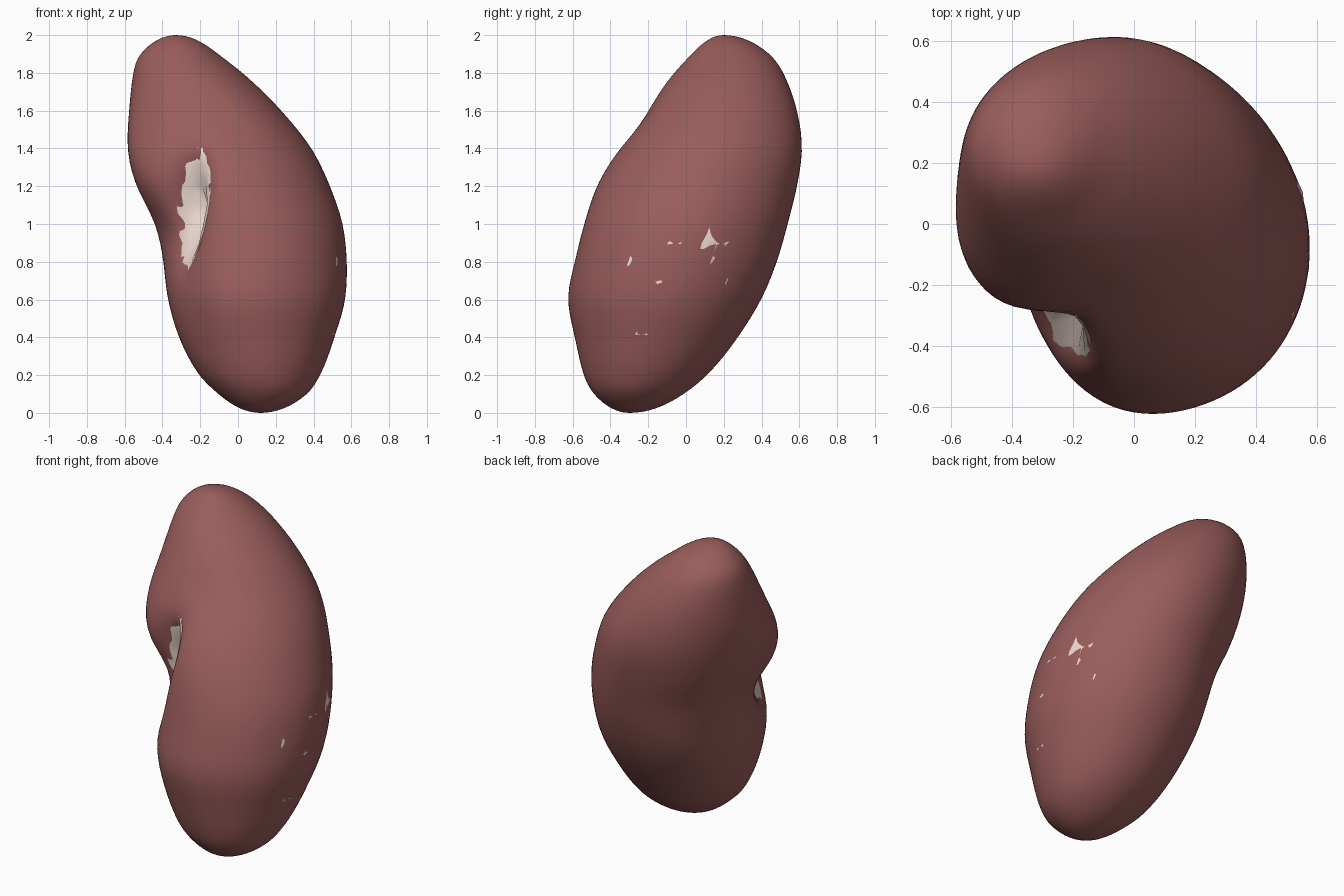
import bpy, bmesh, math, random

if "Cube" in bpy.data.objects:
    bpy.data.objects.remove(bpy.data.objects["Cube"])

random.seed(4)

# height, centre x, centre y, mean radius of each horizontal slice
SLICES = [(0, .12, -.30, 0), (.1, .13, -.25, .235), (.2, .115, -.215, .322),
          (.4, .10, -.155, .42), (.6, .10, -.105, .485), (.8, .09, -.05, .51),
          (1, .055, .0, .52), (1.2, -.015, .055, .515), (1.4, -.085, .12, .478),
          (1.6, -.17, .18, .40), (1.8, -.265, .225, .288), (1.9, -.31, .235, .205),
          (2, -.33, .20, 0)]
T = [math.acos(max(-1, min(1, 1 - s[0]))) for s in SLICES]


def slope(i, k):
    a, b = max(i - 1, 0), min(i + 1, len(T) - 1)
    return (SLICES[b][k] - SLICES[a][k]) / (T[b] - T[a])


def sample(t, k):
    """Smooth interpolation of a slice value."""
    i = 0
    while i < len(T) - 2 and t > T[i + 1]:
        i += 1
    h = T[i + 1] - T[i]
    s = (t - T[i]) / h
    return ((2*s**3 - 3*s**2 + 1) * SLICES[i][k] + (s**3 - 2*s**2 + s) * h * slope(i, k)
            + (3*s**2 - 2*s**3) * SLICES[i + 1][k] + (s**3 - s**2) * h * slope(i + 1, k))


def bump(x, w):
    return math.exp(-(x / w) ** 2)


def turn(a, b):
    """Signed difference of two angles."""
    return (a - b + math.pi) % (2 * math.pi) - math.pi


# gentle swellings: angle in degrees, height, amount, angular width, height width
SWELLS = [(205, 1.36, .10, .42, .27), (252, .62, .05, .45, .22), (135, .7, .04, .5, .25),
          (75, 1.4, .03, .5, .3), (40, .9, -.035, .6, .4), (205, .92, -.07, .45, .16),
          (275, 1.55, -.07, .4, .16)]


def bean(name, rings, segs, scale, hollow, jitter, patches, color):
    bm = bmesh.new()
    rows = []
    for r in range(1, rings):
        t = math.pi * r / rings
        z = 1 - math.cos(t)
        cx, cy, rad = (sample(t, k) for k in (1, 2, 3))
        # the hilum runs up a nearly vertical line on the (-x, -y) side
        hc = max(.7, min(1.45, z))
        hx, hy = (sample(math.acos(1 - hc), k) for k in (1, 2))
        hilum = math.atan2(-.29 - hy, -.205 - hx)
        row = []
        for s in range(segs):
            ang = 2 * math.pi * s / segs
            d = turn(ang, hilum)
            f = 1 - .04 * math.cos(2 * ang) * bump(z - .8, .5)
            for a, h, amount, wa, wh in SWELLS:
                f += amount * bump(turn(ang, math.radians(a)), wa) * bump(z - h, wh)
            f -= .31 * bump(d, .34 if d < 0 else .19) * bump(z - 1.12, .24)
            f -= hollow * bump(d, .14) * bump(z - 1.07, .17)
            j = jitter + patches * bump(turn(ang, .1), .8) * bump(z - .75, .5)
            q = rad * f * scale + random.uniform(-j, j)
            zz = 1 + (z - 1) * (1 - (1 - scale) * .5)
            row.append(bm.verts.new((cx + q * math.cos(ang), cy + q * math.sin(ang), zz)))
        rows.append(row)
    inset = (1 - scale) * .5
    low = bm.verts.new((SLICES[0][1], SLICES[0][2], inset))
    top = bm.verts.new((SLICES[-1][1], SLICES[-1][2], 2 - inset))
    for s in range(segs):
        n = (s + 1) % segs
        bm.faces.new((low, rows[0][n], rows[0][s]))
        bm.faces.new((top, rows[-1][s], rows[-1][n]))
        for a, b in zip(rows, rows[1:]):
            bm.faces.new((a[s], a[n], b[n], b[s]))
    bmesh.ops.recalc_face_normals(bm, faces=bm.faces)
    for f in bm.faces:
        f.smooth = True
    me = bpy.data.meshes.new(name)
    bm.to_mesh(me)
    bm.free()
    ob = bpy.data.objects.new(name, me)
    bpy.context.collection.objects.link(ob)
    mat = bpy.data.materials.new(name + "_colour")
    mat.diffuse_color = color
    mat.use_nodes = True
    mat.node_tree.nodes["Principled BSDF"].inputs["Base Color"].default_value = mat.diffuse_color
    me.materials.append(mat)
    return ob


# outer red capsule with a deep hollow
bean("kidney_capsule", 56, 96, 1.0, .46, 0, 0, (.32, .11, .105, 1))
# pale core: fills the hollow and peeks through the capsule in small patches
bean("kidney_core", 30, 48, .984, .12, .004, .011, (.85, .70, .64, 1))
